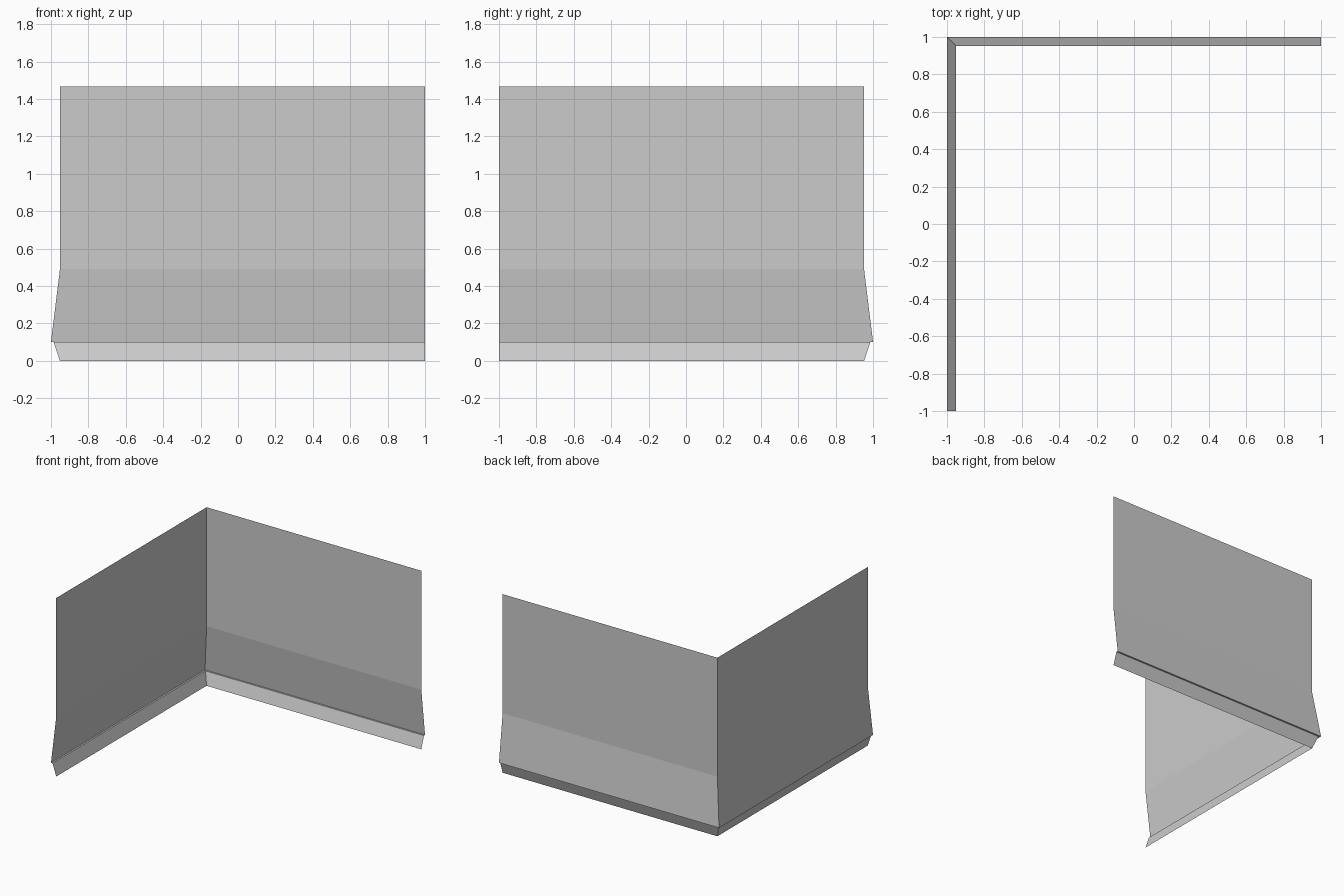
import bpy, bmesh

if "Cube" in bpy.data.objects:
    bpy.data.objects.remove(bpy.data.objects["Cube"])

def corner_sheet(name, profile):
    """Sweep an open (inset, z) profile along an L path with a mitred corner."""
    bm = bmesh.new()
    rows = []
    for d, z in profile:
        path = [(-1 + d, -1), (-1 + d, 1 - d), (1, 1 - d)]
        rows.append([bm.verts.new((x, y, z)) for x, y in path])
    for low, high in zip(rows, rows[1:]):
        for i in range(2):
            # wound so the faces point outwards from the corner
            bm.faces.new((low[i], high[i], high[i + 1], low[i + 1]))
    mesh = bpy.data.meshes.new(name)
    bm.to_mesh(mesh)
    bm.free()
    obj = bpy.data.objects.new(name, mesh)
    bpy.context.collection.objects.link(obj)
    return obj

# Undercut base strip with the narrow lip under the wall
corner_sheet("base_strip", [(0.048, 0), (0.014, 0.1), (0, 0.1)])

# Wall: flared skirt below, upright panel above
corner_sheet("corner_wall", [(0, 0.1), (0.048, 0.49), (0.048, 1.467)])
